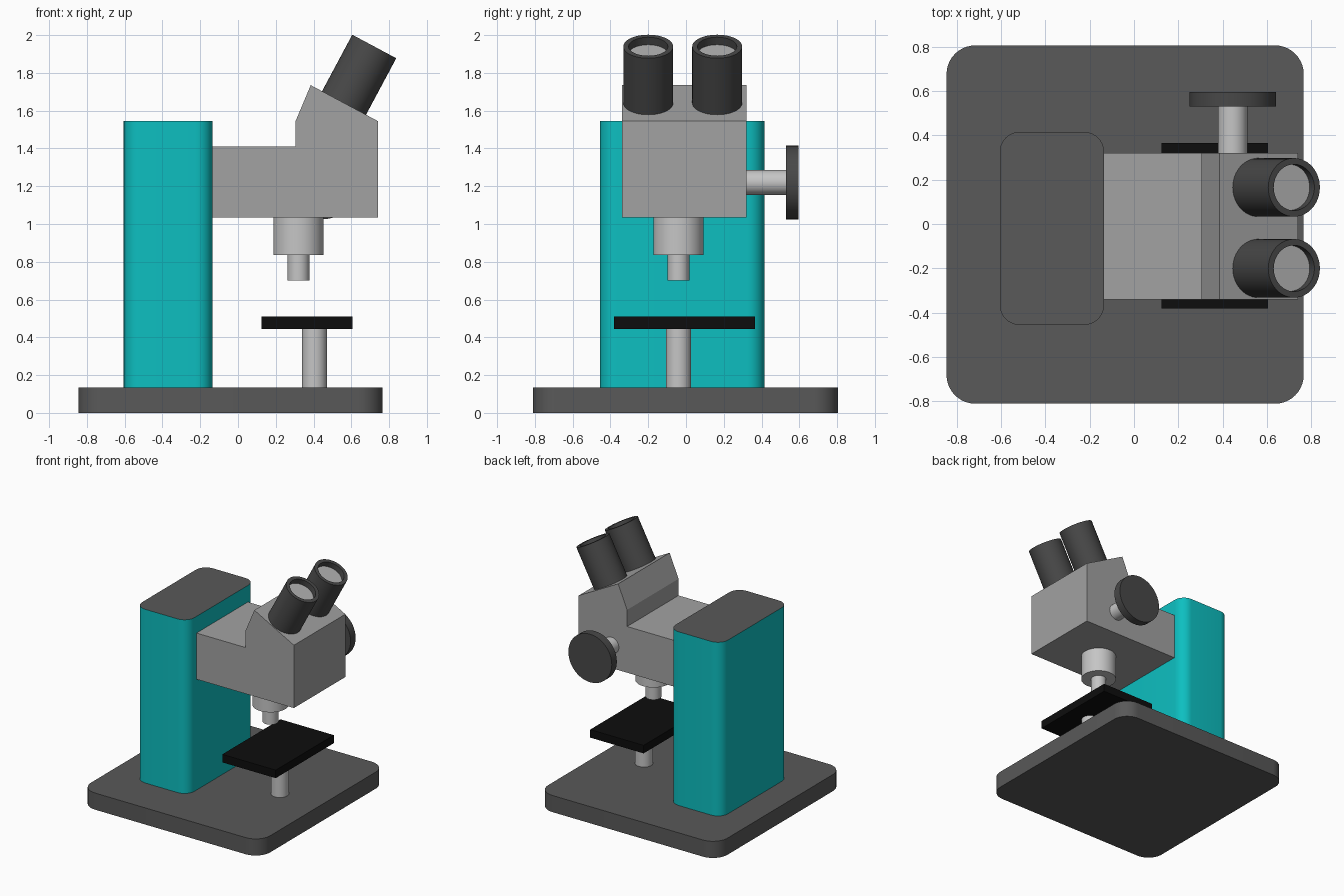
import bpy, bmesh, math
from mathutils import Matrix, Vector

cube = bpy.data.objects.get("Cube")
if cube:
    bpy.data.objects.remove(cube, do_unlink=True)


def material(name, r, g, b):
    m = bpy.data.materials.new(name)
    m.use_nodes = True
    m.diffuse_color = (r, g, b, 1)
    m.node_tree.nodes["Principled BSDF"].inputs["Base Color"].default_value = (r, g, b, 1)
    return m


BASE_GREY = material("base grey", 0.1, 0.1, 0.1)
TEAL = material("teal", 0.004, 0.52, 0.53)
HEAD_GREY = material("head grey", 0.36, 0.36, 0.36)
METAL = material("light metal", 0.56, 0.56, 0.56)
DARK = material("dark rubber", 0.065, 0.065, 0.065)
BLACK = material("stage black", 0.004, 0.004, 0.004)
GLASS = material("lens glass", 0.45, 0.45, 0.45)


def finish(bm, name, mats, smooth=True):
    bmesh.ops.recalc_face_normals(bm, faces=bm.faces)
    mesh = bpy.data.meshes.new(name)
    bm.to_mesh(mesh)
    bm.free()
    for m in mats:
        mesh.materials.append(m)
    obj = bpy.data.objects.new(name, mesh)
    bpy.context.collection.objects.link(obj)
    if smooth:
        bpy.ops.object.select_all(action="DESELECT")
        obj.select_set(True)
        bpy.context.view_layer.objects.active = obj
        bpy.ops.object.shade_smooth_by_angle(angle=math.radians(35))
    return obj


def box(name, low, high, mats, radius=0, top_index=0):
    """Block between two corners, with optional rounded upright edges."""
    low, high = Vector(low), Vector(high)
    bm = bmesh.new()
    bmesh.ops.create_cube(bm, size=1)
    bmesh.ops.scale(bm, vec=high - low, verts=bm.verts)
    bmesh.ops.translate(bm, vec=(low + high) / 2, verts=bm.verts)
    if radius:
        upright = [e for e in bm.edges
                   if abs(e.verts[0].co.z - e.verts[1].co.z) > 0.01]
        bmesh.ops.bevel(bm, geom=upright, offset=radius, segments=10,
                        profile=0.5, affect="EDGES")
    bm.normal_update()
    for f in bm.faces:
        if f.normal.z > 0.9:
            f.material_index = top_index
    return finish(bm, name, mats, radius > 0)


def lathe(name, profile, start, axis, mats, cap_index=0, steps=48):
    """Revolve (radius, height) points about an axis; the last face is the end cap."""
    bm = bmesh.new()
    rings = [[bm.verts.new((r * math.cos(math.tau * i / steps),
                            r * math.sin(math.tau * i / steps), h))
              for i in range(steps)] for r, h in profile]
    for a, b in zip(rings, rings[1:]):
        for i in range(steps):
            j = (i + 1) % steps
            bm.faces.new((a[i], a[j], b[j], b[i]))
    bm.faces.new(rings[0][::-1])
    bm.faces.new(rings[-1]).material_index = cap_index
    turn = Vector((0, 0, 1)).rotation_difference(Vector(axis)).to_matrix().to_4x4()
    bm.transform(Matrix.Translation(start) @ turn)
    return finish(bm, name, mats)


def rod(name, radius, start, end, mat):
    axis = Vector(end) - Vector(start)
    return lathe(name, [(radius, 0), (radius, axis.length)], start, axis, [mat])


# Foot and column
box("base", (-0.845, -0.81, 0), (0.765, 0.805, 0.135), [BASE_GREY], 0.13)
box("column", (-0.605, -0.455, 0.135), (-0.135, 0.415, 1.545),
    [TEAL, BASE_GREY], 0.09, top_index=1)

# Head: side profile extruded across the width
outline = [(-0.135, 1.035), (0.74, 1.035), (0.74, 1.545), (0.385, 1.735),
           (0.305, 1.545), (0.305, 1.41), (-0.135, 1.41)]
bm = bmesh.new()
side = bm.faces.new([bm.verts.new((x, -0.34, z)) for x, z in outline])
grown = bmesh.ops.extrude_face_region(bm, geom=[side])["geom"]
bmesh.ops.translate(bm, vec=(0, 0.66, 0),
                    verts=[v for v in grown if isinstance(v, bmesh.types.BMVert)])
finish(bm, "head", [HEAD_GREY], smooth=False)

# Objective lens
MID_Y = -0.04
rod("objective_barrel", 0.133, (0.32, MID_Y, 1.035), (0.32, MID_Y, 0.835), METAL)
rod("objective_tip", 0.058, (0.32, MID_Y, 0.835), (0.32, MID_Y, 0.70), METAL)

# Stage on its post
rod("stage_post", 0.066, (0.405, MID_Y, 0.135), (0.405, MID_Y, 0.445), METAL)
box("stage", (0.125, -0.38, 0.445), (0.605, 0.365, 0.51), [BLACK])

# Focus knob
rod("focus_shaft", 0.066, (0.445, 0.32, 1.22), (0.445, 0.53, 1.22), METAL)
rod("focus_knob", 0.195, (0.445, 0.53, 1.22), (0.445, 0.595, 1.22), DARK)

# Eyepieces: hollow tubes with a recessed lens
tube = [(0.132, 0), (0.132, 0.34), (0.104, 0.34), (0.104, 0.295)]
for name, y in (("eyepiece_left", 0.165), ("eyepiece_right", -0.2)):
    lathe(name, tube, (0.561, y, 1.64), (0.472, 0, 0.882), [DARK, GLASS], cap_index=1)
